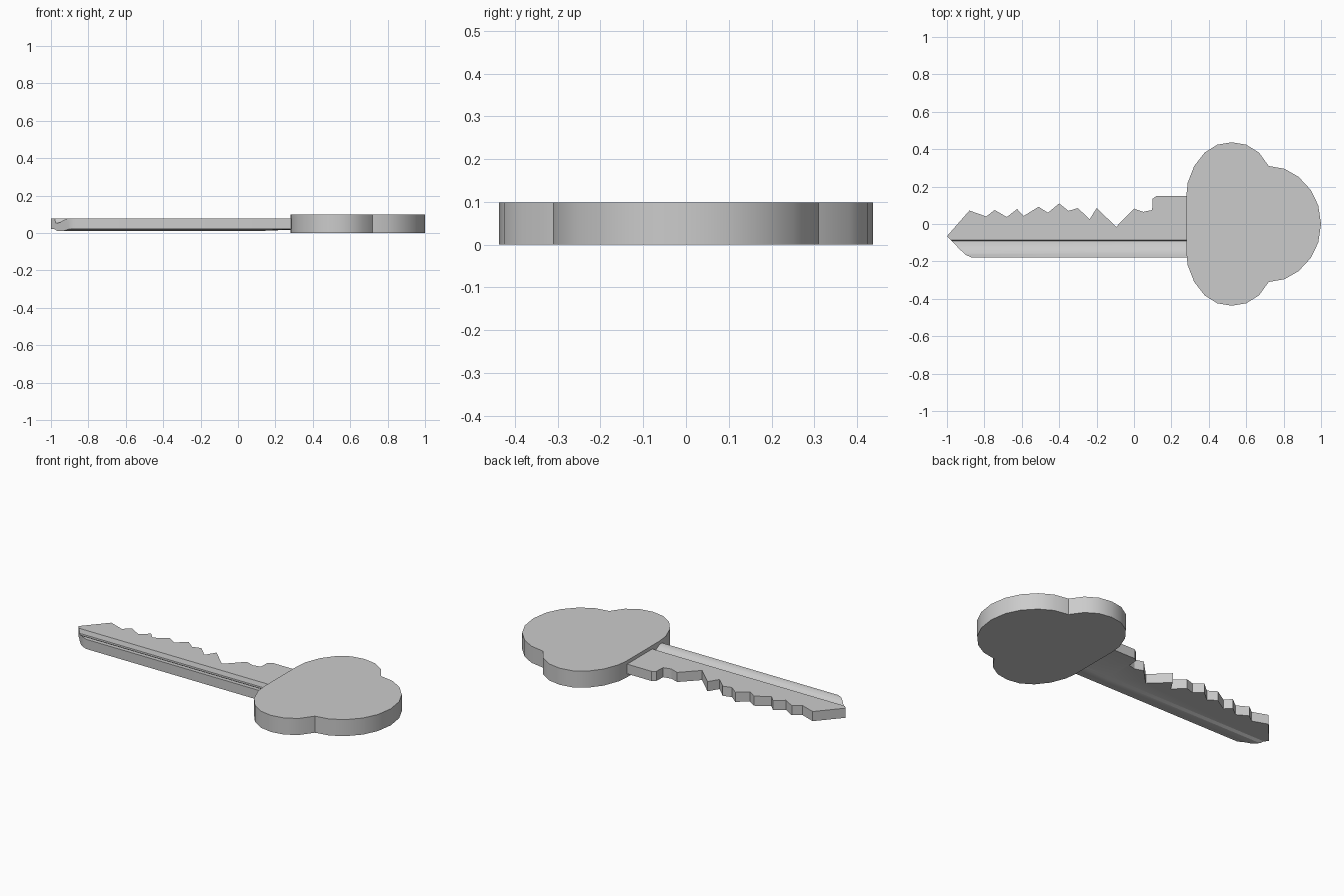
import bpy, bmesh

if "Cube" in bpy.data.objects:
    bpy.data.objects.remove(bpy.data.objects["Cube"])


def loft(name, rings):
    """Closed solid skinned through matching rings of points."""
    bm = bmesh.new()
    loops = [[bm.verts.new(p) for p in ring] for ring in rings]
    for a, b in zip(loops, loops[1:]):
        for i in range(len(a)):
            j = (i + 1) % len(a)
            bm.faces.new((a[i], a[j], b[j], b[i]))
    bm.faces.new(loops[0])
    bm.faces.new(loops[-1])
    bmesh.ops.recalc_face_normals(bm, faces=bm.faces[:])
    mesh = bpy.data.meshes.new(name)
    bm.to_mesh(mesh)
    bm.free()
    ob = bpy.data.objects.new(name, mesh)
    bpy.context.collection.objects.link(ob)
    return ob


def slab(name, outline, z0, z1):
    return loft(name, [[(x, y, z) for x, y in outline] for z in (z0, z1)])


def smooth(ob):
    bpy.ops.object.select_all(action='DESELECT')
    bpy.context.view_layer.objects.active = ob
    ob.select_set(True)
    bpy.ops.object.shade_smooth_by_angle(angle=0.5)


# Three-lobed head, mirrored across y = 0
half = [(0.28, 0.15), (0.287, 0.22), (0.322, 0.31), (0.378, 0.382), (0.445, 0.424),
        (0.522, 0.437), (0.60, 0.424), (0.668, 0.382), (0.72, 0.31), (0.805, 0.295),
        (0.88, 0.252), (0.945, 0.182), (0.985, 0.10)]
outline = half + [(1.0, 0.0)] + [(x, -y) for x, y in reversed(half)]
head = slab("key_head", outline, 0.0, 0.098)
smooth(head)

# Toothed blade outline
teeth = [(0.285, 0.15), (0.12, 0.15), (0.10, 0.135), (0.097, 0.075), (0.05, 0.065),
         (0.0, 0.082), (-0.095, -0.015), (-0.20, 0.085), (-0.237, 0.025), (-0.30, 0.085),
         (-0.35, 0.07), (-0.40, 0.11), (-0.46, 0.06), (-0.51, 0.092), (-0.59, 0.043),
         (-0.625, 0.08), (-0.68, 0.037), (-0.745, 0.075), (-0.79, 0.04), (-0.88, 0.072),
         (-1.0, -0.065), (-0.93, -0.137), (-0.90, -0.165), (-0.87, -0.178), (0.285, -0.178)]
blade = slab("key_blade", teeth, -0.05, 0.15)

# Blade cross-section: groove on top, shallow ridge below that fades at the head
def section(x, ridge):
    profile = [(0.3, 0.077), (-0.085, 0.077), (-0.092, 0.052), (-0.115, 0.056),
               (-0.135, 0.069), (-0.155, 0.077), (-0.3, 0.077), (-0.3, 0.02),
               (-0.16, 0.02), (-0.13, 0.02 - ridge), (-0.10, 0.02 - ridge),
               (-0.085, 0.02), (0.3, 0.02)]
    return [(x, y, z) for y, z in profile]


cutter = loft("blade_section", [section(-1.1, 0.01), section(0.1, 0.01), section(0.35, 0.0)])
cutter.hide_render = True
cutter.hide_viewport = False

mod = blade.modifiers.new("section", 'BOOLEAN')
mod.operation = 'INTERSECT'
mod.solver = 'EXACT'
mod.object = cutter
bpy.context.view_layer.objects.active = blade
bpy.ops.object.modifier_apply(modifier=mod.name)
bpy.data.objects.remove(cutter)
smooth(blade)
